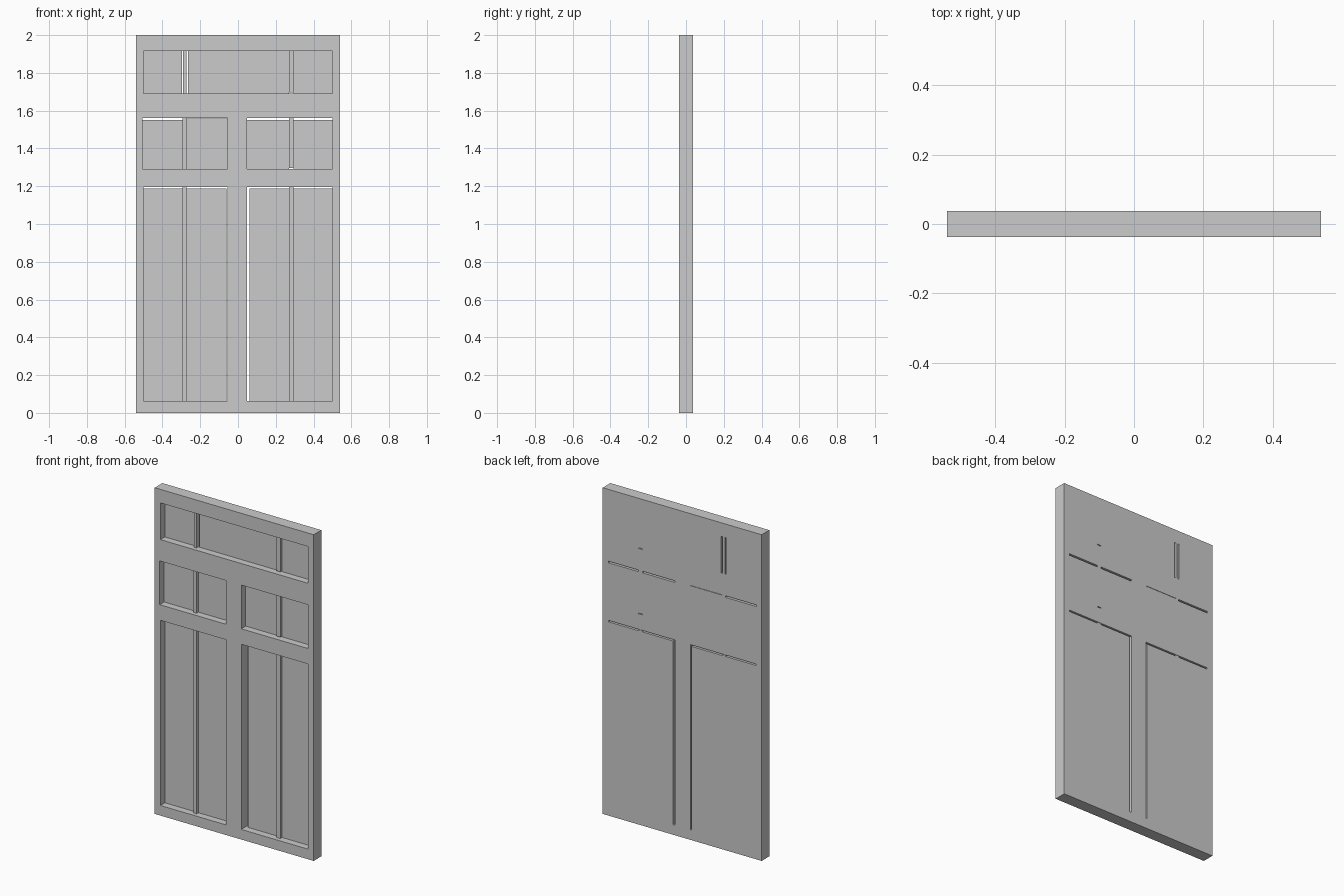
import bpy

if "Cube" in bpy.data.objects:
    bpy.data.objects.remove(bpy.data.objects["Cube"])

FRONT, BACK = -0.037, 0.037
PANEL_FRONT = 0.006
BAR_FRONT = -0.012


def box(name, x0, x1, z0, z1, y0, y1):
    bpy.ops.mesh.primitive_cube_add(size=1, location=((x0 + x1) / 2, (y0 + y1) / 2, (z0 + z1) / 2))
    ob = bpy.context.object
    ob.name = name
    ob.scale = (x1 - x0, y1 - y0, z1 - z0)
    bpy.ops.object.transform_apply(location=False, rotation=False, scale=True)
    return ob


# Door slab that becomes the frame
frame = box("door_frame", -0.539, 0.539, 0, 2, FRONT, BACK)

# Openings: name, x range, z range
openings = [
    ("top", -0.50, 0.50, 1.692, 1.917),
    ("middle_left", -0.505, -0.055, 1.292, 1.56),
    ("middle_right", 0.048, 0.50, 1.292, 1.56),
    ("lower_left", -0.50, -0.055, 0.062, 1.197),
    ("lower_right", 0.048, 0.50, 0.062, 1.197),
]
for name, x0, x1, z0, z1 in openings:
    cutter = box("cutter_" + name, x0, x1, z0, z1, -0.2, 0.2)
    mod = frame.modifiers.new(name, 'BOOLEAN')
    mod.object = cutter
    mod.solver = 'EXACT'
    bpy.context.view_layer.objects.active = frame
    bpy.ops.object.modifier_apply(modifier=name)
    bpy.data.objects.remove(cutter)

# Recessed panels, flush with the back, with narrow gaps beside the frame
panels = [
    ("top_left", -0.50, -0.297, 1.692, 1.917),
    ("top_centre", -0.264, 0.27, 1.692, 1.917),
    ("top_right", 0.295, 0.50, 1.692, 1.917),
    ("middle_outer_left", -0.505, -0.293, 1.292, 1.55),
    ("middle_inner_left", -0.273, -0.055, 1.292, 1.558),
    ("middle_inner_right", 0.048, 0.27, 1.292, 1.55),
    ("middle_outer_right", 0.295, 0.50, 1.292, 1.55),
    ("lower_outer_left", -0.50, -0.295, 0.062, 1.188),
    ("lower_inner_left", -0.272, -0.062, 0.062, 1.188),
    ("lower_inner_right", 0.062, 0.27, 0.062, 1.188),
    ("lower_outer_right", 0.295, 0.50, 0.062, 1.188),
]
for name, *ext in panels:
    box("panel_" + name, *ext, PANEL_FRONT, BACK)

# Thin upright bars between panels
bars = [
    ("top_left", -0.290, -0.273, 1.692, 1.917),
    ("top_right", 0.27, 0.295, 1.697, 1.917),
    ("middle_left", -0.293, -0.273, 1.292, 1.56),
    ("middle_right", 0.27, 0.295, 1.297, 1.56),
    ("lower_left", -0.295, -0.272, 0.062, 1.195),
    ("lower_right", 0.27, 0.295, 0.062, 1.195),
]
for name, *ext in bars:
    box("bar_" + name, *ext, BAR_FRONT, BACK)
